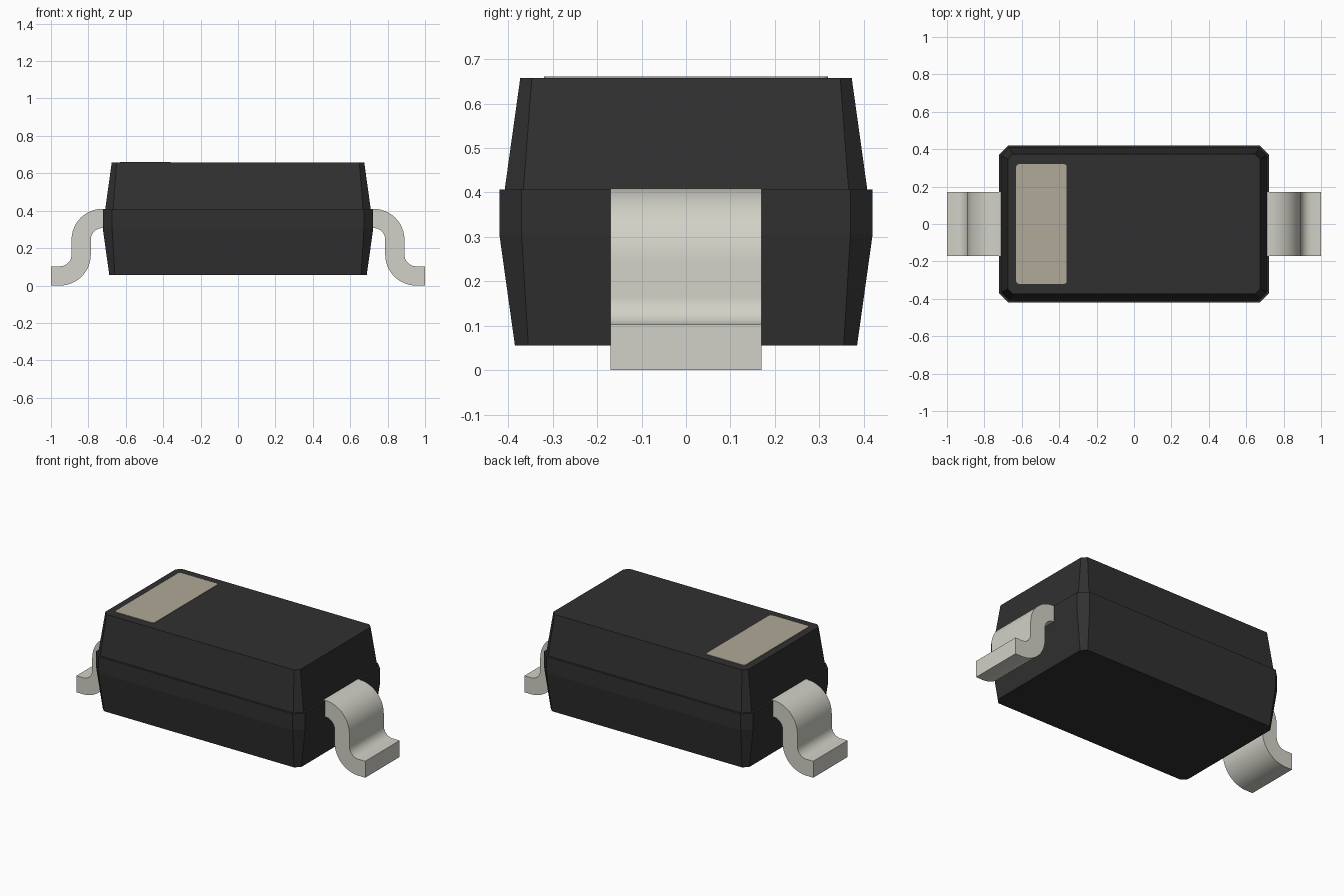
import bpy, bmesh, math

if "Cube" in bpy.data.objects:
    bpy.data.objects.remove(bpy.data.objects["Cube"])


def material(name, rgb, rough):
    m = bpy.data.materials.new(name)
    m.use_nodes = True
    m.diffuse_color = (*rgb, 1)
    bsdf = m.node_tree.nodes["Principled BSDF"]
    bsdf.inputs["Base Color"].default_value = (*rgb, 1)
    bsdf.inputs["Roughness"].default_value = rough
    return m


BLACK = material("black plastic", (0.030, 0.030, 0.030), 0.6)
METAL = material("tinned metal", (0.645, 0.638, 0.571), 0.5)
BEIGE = material("beige marking", (0.435, 0.398, 0.316), 0.6)


def loft(name, rings, mat):
    """Closed solid through rings that have equal point counts."""
    bm = bmesh.new()
    loops = [[bm.verts.new(p) for p in ring] for ring in rings]
    n = len(loops[0])
    for a, b in zip(loops, loops[1:]):
        for i in range(n):
            j = (i + 1) % n
            bm.faces.new((a[i], a[j], b[j], b[i]))
    bm.faces.new(loops[0][::-1])
    bm.faces.new(loops[-1])
    bmesh.ops.recalc_face_normals(bm, faces=bm.faces)
    mesh = bpy.data.meshes.new(name)
    bm.to_mesh(mesh)
    bm.free()
    mesh.materials.append(mat)
    obj = bpy.data.objects.new(name, mesh)
    bpy.context.collection.objects.link(obj)
    return obj


def chamfered(x, y, c, z):
    quarter = [(x, y - c), (x - c, y)]
    half = quarter + [(-px, py) for px, py in reversed(quarter)]
    return [(px, py, z) for px, py in half + [(-px, -py) for px, py in half]]


def arc(cx, cz, r, start, end, steps=12):
    angles = [math.radians(start + (end - start) * i / steps) for i in range(steps + 1)]
    return [(cx + r * math.cos(a), cz + r * math.sin(a)) for a in angles]


# Moulded body: tapered halves, a straight middle band and a small parting ledge
loft("body", [
    chamfered(0.688, 0.385, 0.030, 0.055),
    chamfered(0.723, 0.420, 0.050, 0.305),
    chamfered(0.723, 0.420, 0.050, 0.407),
    chamfered(0.710, 0.408, 0.042, 0.407),
    chamfered(0.675, 0.373, 0.026, 0.658),
], BLACK)

# Polarity band: thin rounded plate on the top face
corners = []
for sx, sy, a in ((1, 1, 0), (-1, 1, 90), (-1, -1, 180), (1, -1, 270)):
    corners += arc(-0.495 + sx * 0.12, sy * 0.305, 0.015, a, a + 90, 4)
loft("polarity_band", [[(x, y, z) for x, y in corners] for z in (0.655, 0.661)], BEIGE)

# Gull-wing leads: S-shaped strip, one per end
R_OUT, R_IN = 0.165, 0.062
profile = ([(0.71, 0.41)] + arc(0.725, 0.245, R_OUT, 90, 0)
           + arc(0.952, 0.165, R_IN, 180, 270) + [(1.0, 0.103), (1.0, 0.0)]
           + arc(0.952, 0.165, R_OUT, 270, 180)
           + arc(0.725, 0.245, R_IN, 0, 90) + [(0.71, 0.307)])
for name, side in (("left_lead", 1), ("right_lead", -1)):
    lead = loft(name, [[(side * x, y, z) for x, z in profile] for y in (-0.17, 0.17)], METAL)
    bpy.ops.object.select_all(action="DESELECT")
    lead.select_set(True)
    bpy.context.view_layer.objects.active = lead
    bpy.ops.object.shade_smooth_by_angle(angle=math.radians(30))
